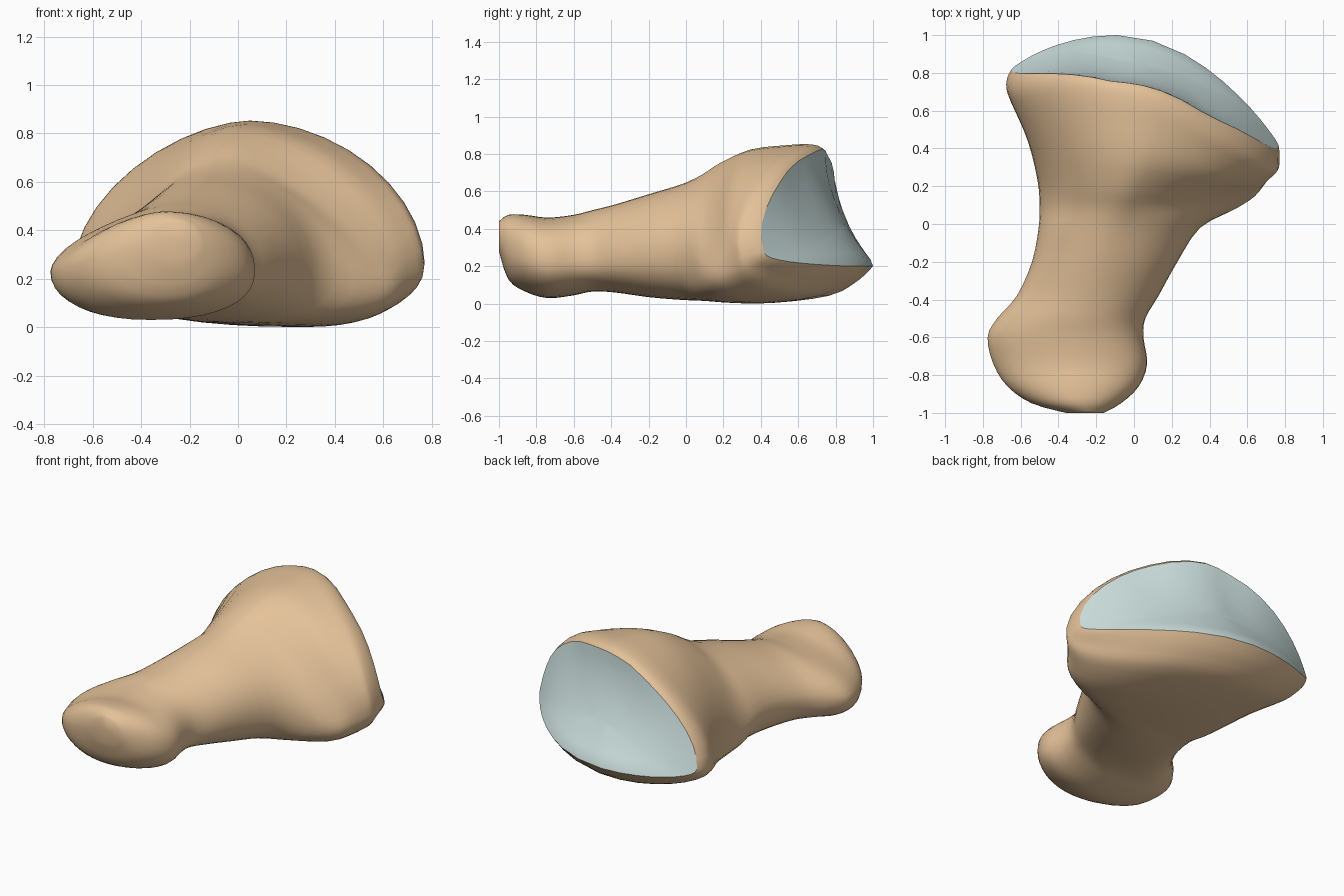
import bpy, math

if "Cube" in bpy.data.objects:
    bpy.data.objects.remove(bpy.data.objects["Cube"])

N = 40       # points round each cross-section
STEPS = 3    # interpolated rings between sections


def material(name, rgb):
    m = bpy.data.materials.new(name)
    m.diffuse_color = (*rgb, 1)
    m.use_nodes = True
    m.node_tree.nodes["Principled BSDF"].inputs["Base Color"].default_value = m.diffuse_color
    return m


def make(name, verts, faces, mat, angle):
    me = bpy.data.meshes.new(name)
    me.from_pydata(verts, [], [f[::-1] for f in faces])
    me.materials.append(mat)
    ob = bpy.data.objects.new(name, me)
    bpy.context.collection.objects.link(ob)
    bpy.ops.object.select_all(action='DESELECT')
    bpy.context.view_layer.objects.active = ob
    ob.select_set(True)
    bpy.ops.object.shade_smooth_by_angle(angle=math.radians(angle))
    return ob


def joint_y(x, z):
    """Height field of the saddle-shaped joint surface."""
    t = min(max((z - 0.22) / 0.6, 0), 1)
    k = 0.75 if x > -0.1 else 0.55
    fade = 1 - 0.5 * max(0, (x - 0.4) / 0.37) - 0.6 * max(0, (-0.1 - x) / 0.55)
    return 1 - k * (x + 0.1) ** 2 - 0.25 * fade * (1 - (1 - t) ** 2)


def ring(s):
    """Cross-section from four super-ellipse quarters, swept back by w."""
    y, x0, x1, z0, z1, xp, xb, zw, low, right, w = s
    pts = []
    for i in range(N):
        a = 2 * math.pi * i / N
        c, q = math.cos(a), math.sin(a)
        e = low if q < 0 else (right if c > 0 else 1.7)
        u, v = abs(c) ** (2 / e), abs(q) ** (2 / e)
        mid = xp if q > 0 else xb
        x = mid + (x1 - mid) * u if c > 0 else mid - (mid - x0) * u
        z = zw + (z1 - zw) * v if q > 0 else zw - (zw - z0) * v
        pts.append((x, y + w * (joint_y(x, z) - 1), z))
    return pts


def catmull(a, b, c, d, t):
    return [0.5 * (2 * q + (r - p) * t + (2 * p - 5 * q + 4 * r - s) * t * t
                   + (3 * q - p - 3 * r + s) * t ** 3)
            for p, q, r, s in zip(a, b, c, d)]


def skin(rings):
    return [(j * N + i, j * N + (i + 1) % N,
             (j + 1) * N + (i + 1) % N, (j + 1) * N + i)
            for j in range(rings - 1) for i in range(N)]


# y, left, right, bottom, top, peak x, base x, widest z,
# lower power, upper right power, sweep
head = [
    (-1.00, -.36, -.16, .28, .44, -.26, -.26, .35, 2.0, 2.0, 0),
    (-.95, -.54, -.07, .13, .475, -.30, -.30, .30, 2.2, 2.2, 0),
    (-.86, -.67, .025, .065, .475, -.30, -.33, .26, 2.2, 2.3, 0),
    (-.74, -.745, .07, .03, .46, -.28, -.36, .23, 2.3, 2.3, 0),
    (-.60, -.775, .05, .045, .475, -.26, -.34, .23, 2.3, 2.2, 0),
    (-.50, -.725, .06, .065, .50, -.24, -.30, .24, 2.4, 2.1, 0),
    (-.38, -.62, .13, .06, .53, -.20, -.24, .26, 2.4, 2.0, 0),
]
shaft = [
    (-.20, -.54, .23, .035, .585, -.15, -.15, .28, 2.4, 2.0, 0),
    (-.02, -.505, .35, .02, .64, -.10, -.05, .26, 2.4, 1.8, 0),
    (.10, -.50, .54, .015, .69, -.06, .10, .19, 2.4, 1.45, .06),
    (.25, -.51, .64, .005, .755, -.03, .22, .18, 2.4, 1.45, .25),
]
base = [
    (.50, -.56, .70, .003, .825, .02, .28, .21, 2.3, 1.65, .58),
    (.78, -.645, .76, .04, .848, .04, .25, .24, 2.4, 1.8, .88),
    (.91, -.675, .77, .11, .853, .05, .20, .26, 2.5, 1.85, 1),
    (.97, -.67, .77, .165, .845, .05, .15, .27, 2.6, 1.85, 1),
    (1.00, -.65, .765, .20, .825, .05, .10, .275, 2.7, 1.85, 1),
]
sections = head + shaft + base

# Bone: head, shaft and flared base as one loft
rings = []
for k in range(len(sections) - 1):
    a, d = sections[max(k - 1, 0)], sections[min(k + 2, len(sections) - 1)]
    for s in range(STEPS):
        rings.append(ring(catmull(a, sections[k], sections[k + 1], d, s / STEPS)))
rings.append(ring(sections[-1]))
verts = [p for r in rings for p in r] + [(-.26, -1.0, .36)]
tip = len(verts) - 1
faces = skin(len(rings)) + [(tip, (i + 1) % N, i) for i in range(N)]
make("bone_shaft", verts, faces, material("bone", (.78, .54, .32)), 75)

# Joint surface: concentric rings following the saddle
cx, cz = .03, .43
verts = []
scales = [1, .85, .68, .5, .32, .15]
for f in scales:
    for x, y, z in rings[-1]:
        px, pz = cx + (x - cx) * f, cz + (z - cz) * f
        verts.append((px, joint_y(px, pz), pz))
verts.append((cx, joint_y(cx, cz), cz))
last = (len(scales) - 1) * N
faces = skin(len(scales))
faces += [(last + i, last + (i + 1) % N, len(verts) - 1) for i in range(N)]
make("joint_surface", verts, faces, material("cartilage", (.60, .74, .73)), 75)
